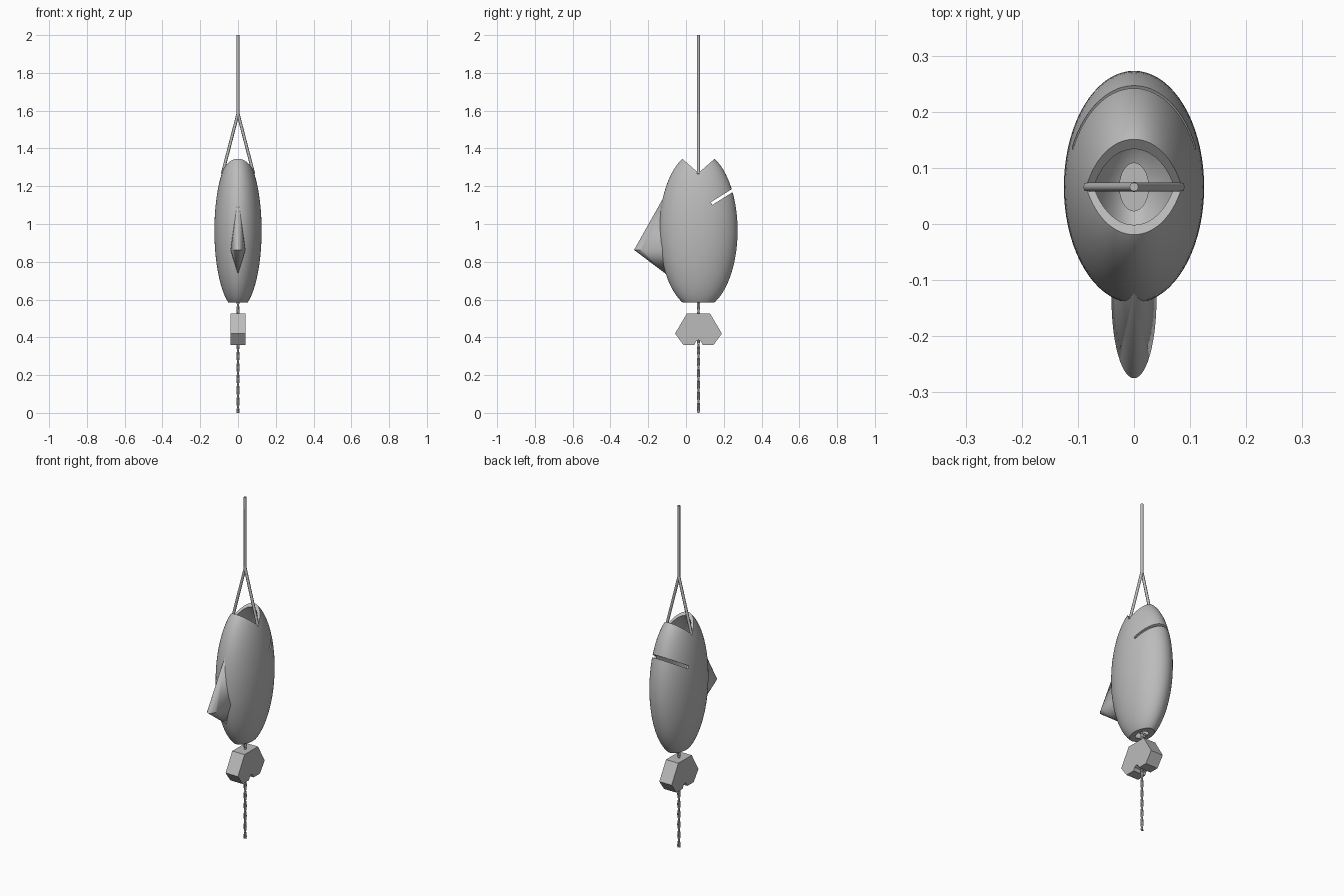
import bpy, bmesh, math
from mathutils import Matrix, Vector

if "Cube" in bpy.data.objects:
    bpy.data.objects.remove(bpy.data.objects["Cube"], do_unlink=True)

grey = bpy.data.materials.new("warm_grey")
grey.use_nodes = True
COLOUR = (0.5, 0.5, 0.5, 1)
grey.diffuse_color = COLOUR
grey.node_tree.nodes["Principled BSDF"].inputs["Base Color"].default_value = COLOUR

AXIS_Y = 0.066
CENTRE = Vector((0, AXIS_Y, 0.965))


def make(name, bm):
    bmesh.ops.recalc_face_normals(bm, faces=bm.faces)
    mesh = bpy.data.meshes.new(name)
    bm.to_mesh(mesh)
    bm.free()
    mesh.materials.append(grey)
    ob = bpy.data.objects.new(name, mesh)
    bpy.context.collection.objects.link(ob)
    return ob


def activate(ob):
    bpy.ops.object.select_all(action='DESELECT')
    ob.select_set(True)
    bpy.context.view_layer.objects.active = ob


def smooth(ob, angle=35):
    activate(ob)
    bpy.ops.object.shade_smooth_by_angle(angle=math.radians(angle))


def ellipsoid(name, radii):
    bm = bmesh.new()
    bmesh.ops.create_uvsphere(bm, u_segments=72, v_segments=48, radius=1)
    bmesh.ops.scale(bm, vec=radii, verts=bm.verts)
    bmesh.ops.translate(bm, vec=CENTRE, verts=bm.verts)
    return make(name, bm)


def prism(name, profile, half_width):
    """Side profile of (y, z) points extruded across x."""
    bm = bmesh.new()
    face = bm.faces.new([bm.verts.new((-half_width, y, z)) for y, z in profile])
    out = bmesh.ops.extrude_face_region(bm, geom=[face])
    moved = [g for g in out["geom"] if isinstance(g, bmesh.types.BMVert)]
    bmesh.ops.translate(bm, vec=(2 * half_width, 0, 0), verts=moved)
    return make(name, bm)


def cut(ob, cutter):
    mod = ob.modifiers.new("cut", 'BOOLEAN')
    mod.operation, mod.solver, mod.object = 'DIFFERENCE', 'EXACT', cutter
    activate(ob)
    bpy.ops.object.modifier_apply(modifier=mod.name)
    bpy.data.objects.remove(cutter, do_unlink=True)


def cord(name, points, radius):
    curve = bpy.data.curves.new(name, 'CURVE')
    curve.dimensions = '3D'
    curve.bevel_depth = radius
    curve.bevel_resolution = 2
    curve.use_fill_caps = True
    spline = curve.splines.new('POLY')
    spline.points.add(len(points) - 1)
    for p, co in zip(spline.points, points):
        p.co = (*co, 1)
    ob = bpy.data.objects.new(name, curve)
    bpy.context.collection.objects.link(ob)
    curve.materials.append(grey)
    activate(ob)
    bpy.ops.object.convert(target='MESH')
    smooth(bpy.context.object, 50)


# Hollow egg-shaped body with open base, V-notched top and slanted rear slot
body = ellipsoid("body_shell", (0.125, 0.207, 0.417))
cut(body, ellipsoid("hollow", (0.115, 0.191, 0.39)))
cut(body, prism("base_cut", [(-0.4, 0.4), (0.5, 0.4), (0.5, 0.585), (-0.4, 0.585)], 0.3))
cut(body, prism("notch", [(AXIS_Y, 1.27), (AXIS_Y + 0.3, 1.535), (AXIS_Y - 0.3, 1.535)], 0.3))
along = Vector((math.cos(math.radians(32)), math.sin(math.radians(32))))
across = Vector((-along.y, along.x)) * 0.008
start = Vector((0.135, 1.108))
end = start + along * 0.25
cut(body, prism("slot", [start - across, end - across, end + across, start + across], 0.3))
smooth(body)

# Pointed nose: two elliptical cones sharing a rim
bm = bmesh.new()
SIDES = 48
rim = []
for i in range(SIDES):
    a = 2 * math.pi * i / SIDES
    y = min(-0.135 + 0.14 * math.sin(a), -0.115)
    rim.append(bm.verts.new((0.04 * math.cos(a), y, 0.863)))
for apex in ((0, -0.122, 1.135), (0, -0.106, 0.735)):
    tip = bm.verts.new(apex)
    for i in range(SIDES):
        bm.faces.new((rim[i], rim[(i + 1) % SIDES], tip))
bmesh.ops.remove_doubles(bm, verts=bm.verts, dist=0.0001)
smooth(make("nose", bm), 40)

# Hanging cord and the two slanted strands holding the body
knot = (0, AXIS_Y, 1.585)
cord("hanging_cord", [knot, (0, AXIS_Y, 2.0)], 0.008)
for side, sign in (("left", 1), ("right", -1)):
    cord(side + "_strand", [knot, (sign * 0.083, AXIS_Y, 1.265)], 0.008)

# Crossbar in the base opening, carrying the lower cord
cord("base_crossbar", [(-0.035, AXIS_Y, 0.595), (0.035, AXIS_Y, 0.595)], 0.006)

# Twisted two-strand lower cord
for strand in range(2):
    path = []
    for i in range(121):
        a = i * math.pi / 12 + strand * math.pi
        path.append((0.004 * math.cos(a), AXIS_Y + 0.004 * math.sin(a), 0.6 * i / 120))
    cord("twisted_cord_%d" % (strand + 1), path, 0.005)

# Six-sided weight block with a small notch underneath
half = [(0.062, 0.525), (0.124, 0.42), (0.08, 0.36), (0.022, 0.36), (0.014, 0.378)]
profile = [(AXIS_Y + y, z) for y, z in half]
profile += [(AXIS_Y, 0.386)]
profile += [(AXIS_Y - y, z) for y, z in reversed(half)]
prism("weight_block", profile, 0.04)
